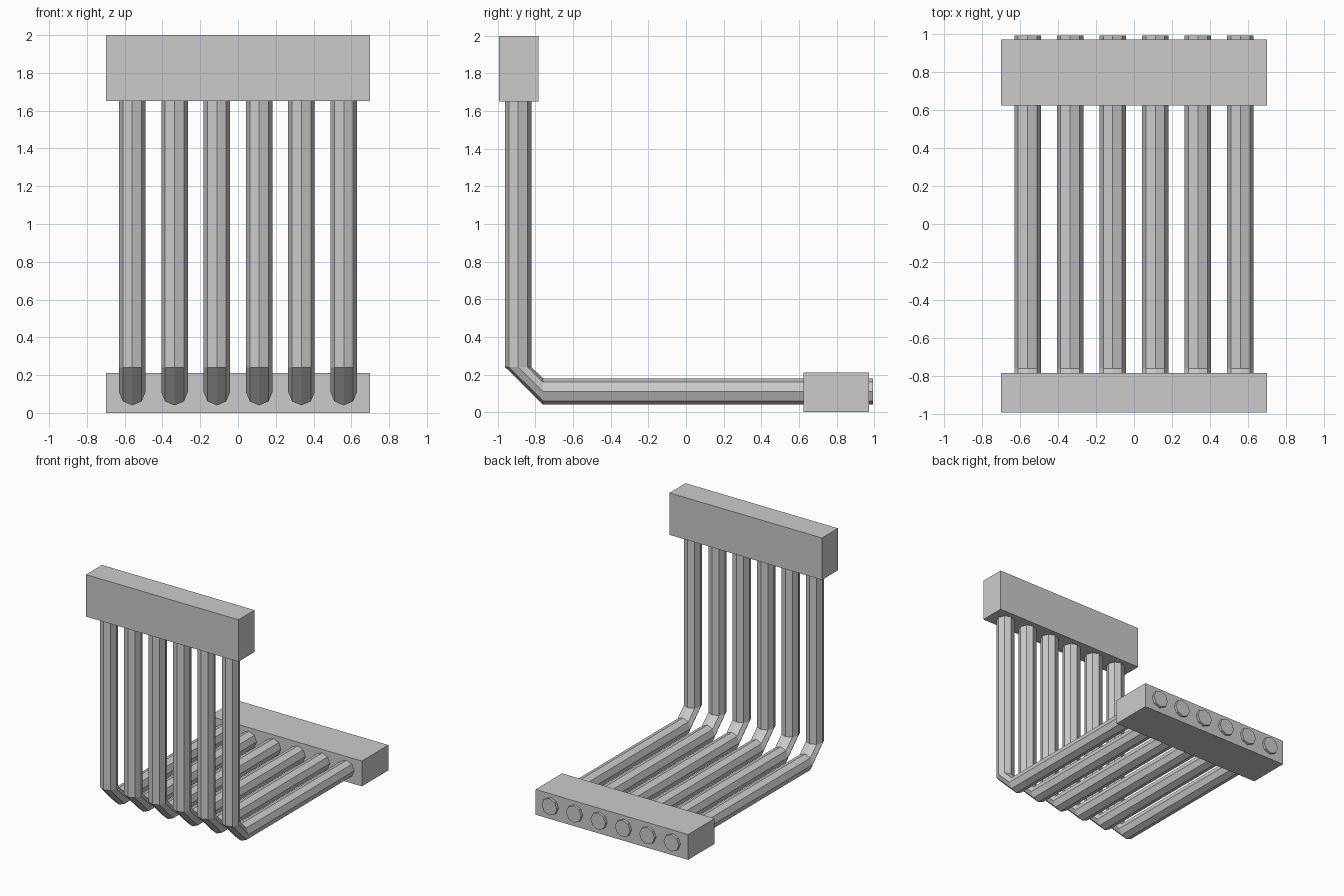
import bpy, bmesh
from math import cos, sin, pi

if "Cube" in bpy.data.objects:
    bpy.data.objects.remove(bpy.data.objects["Cube"])

R, SIDES = 0.07, 8


def new_object(name, bm):
    bmesh.ops.recalc_face_normals(bm, faces=bm.faces)
    mesh = bpy.data.meshes.new(name)
    bm.to_mesh(mesh)
    bm.free()
    obj = bpy.data.objects.new(name, mesh)
    bpy.context.collection.objects.link(obj)
    return obj


def box(name, lo, hi):
    bm = bmesh.new()
    bmesh.ops.create_cube(bm, size=1)
    for v in bm.verts:
        v.co = [(a + b) / 2 + c * (b - a) for a, b, c in zip(lo, hi, v.co)]
    return new_object(name, bm)


def bent_tube(name, x):
    # Octagonal rings: two level ones for the riser, two upright ones for the floor run
    bm = bmesh.new()
    rings = []
    for upright, pos in ((False, 1.83), (False, 0.24), (True, -0.76), (True, 0.993)):
        ring = []
        for i in range(SIDES):
            a = 2 * pi * i / SIDES
            dx, d = R * cos(a), R * sin(a)
            co = (x + dx, pos, 0.11 + d) if upright else (x + dx, -0.892 + d, pos)
            ring.append(bm.verts.new(co))
        rings.append(ring)
    for r0, r1 in zip(rings, rings[1:]):
        for i in range(SIDES):
            j = (i + 1) % SIDES
            bm.faces.new((r0[i], r0[j], r1[j], r1[i]))
    bm.faces.new(rings[0])
    bm.faces.new(rings[-1])
    return new_object(name, bm)


# End blocks
box("upper_header_block", (-0.7, -0.993, 1.652), (0.7, -0.783, 2.0))
box("lower_header_block", (-0.7, 0.624, 0.0), (0.7, 0.972, 0.21))

# Row of six bent tubes
for n in range(6):
    bent_tube(f"bent_tube_{n + 1}", -0.56 + n * 0.224)
